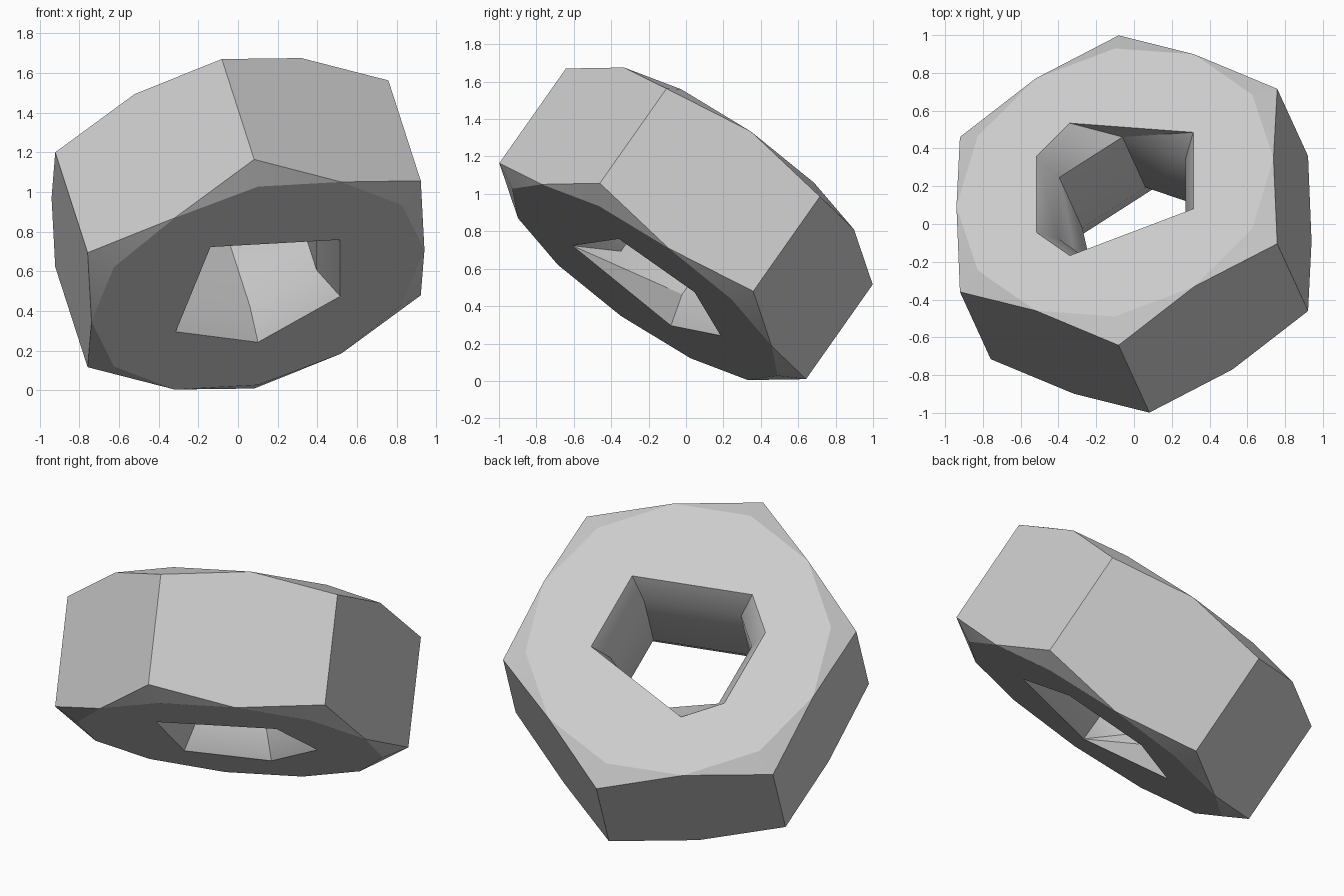
import bpy, bmesh
from math import radians, sin, cos
from mathutils import Matrix, Vector

cube = bpy.data.objects.get("Cube")
if cube:
    bpy.data.objects.remove(cube, do_unlink=True)

CORNER, FLAT = 1.003, 0.868      # hexagon corner and flat radius
TOP, SHOULDER = 0.395, 0.32      # half heights of cap and of corners
RIM, BORE, BORE_H = 0.495, 0.40, 0.24

steel = bpy.data.materials.new("steel_grey")
steel.use_nodes = True
grey = (0.6, 0.6, 0.6, 1)
steel.diffuse_color = grey
steel.node_tree.nodes["Principled BSDF"].inputs["Base Color"].default_value = grey

bm = bmesh.new()


def ring(radius, height, angles):
    made = {a: bm.verts.new((radius * cos(radians(a)), radius * sin(radians(a)), height))
            for a in dict.fromkeys(angles)}
    return [made[a] for a in angles]


# Hexagonal outside with chamfered corners
caps, corners = {}, {}
for s in (1, -1):
    caps[s] = ring(FLAT, s * TOP, range(0, 360, 30))
    corners[s] = ring(CORNER, s * SHOULDER, range(0, 360, 60))
    for i in range(6):
        before, tip, after = (caps[s][(2 * i + k) % 12] for k in (-1, 0, 1))
        bm.faces.new((corners[s][i], before, tip))
        bm.faces.new((corners[s][i], tip, after))
for i in range(6):
    j = (i + 1) % 6
    bm.faces.new((corners[1][i], caps[1][2 * i + 1], corners[1][j],
                  corners[-1][j], caps[-1][2 * i + 1], corners[-1][i]))

# Faceted bore, flaring to an uneven rim at both ends
bore_angles = (60, 120, 180, 240, 300, 330)
rings = [ring(RIM, TOP, (60, 120, 210, 240, 300, 330)),
         ring(BORE, BORE_H, bore_angles),
         ring(BORE, -BORE_H, bore_angles),
         ring(RIM, -TOP, (60, 120, 180, 240, 330, 330))]
for upper, lower in zip(rings, rings[1:]):
    for i in range(6):
        j = (i + 1) % 6
        for tri in ((upper[i], upper[j], lower[j]), (upper[i], lower[j], lower[i])):
            if len(set(tri)) == 3:
                bm.faces.new(tri)

# Flat caps between the outside and the bore
for s in (1, -1):
    border = [e for e in bm.edges if all(abs(v.co.z - s * TOP) < 1e-5 for v in e.verts)]
    for e in border:
        e.smooth = False
    bmesh.ops.triangle_fill(bm, use_beauty=True, use_dissolve=False, edges=border)
bmesh.ops.recalc_face_normals(bm, faces=bm.faces)

# Tilt the nut into its resting pose
axis_x = Vector((0, -0.818, 0.576)).normalized()
axis_z = Vector((-0.255, 0.557, 0.79))
axis_y = axis_z.cross(axis_x).normalized()
axis_z = axis_x.cross(axis_y)
pose = Matrix((axis_x, axis_y, axis_z)).transposed().to_4x4()
bm.transform(Matrix.Translation((0, 0, 0.84)) @ pose)

mesh = bpy.data.meshes.new("hex_nut")
bm.to_mesh(mesh)
bm.free()
mesh.materials.append(steel)
nut = bpy.data.objects.new("hex_nut", mesh)
bpy.context.collection.objects.link(nut)
bpy.ops.object.select_all(action='DESELECT')
nut.select_set(True)
bpy.context.view_layer.objects.active = nut
bpy.ops.object.shade_smooth_by_angle(angle=radians(40))
